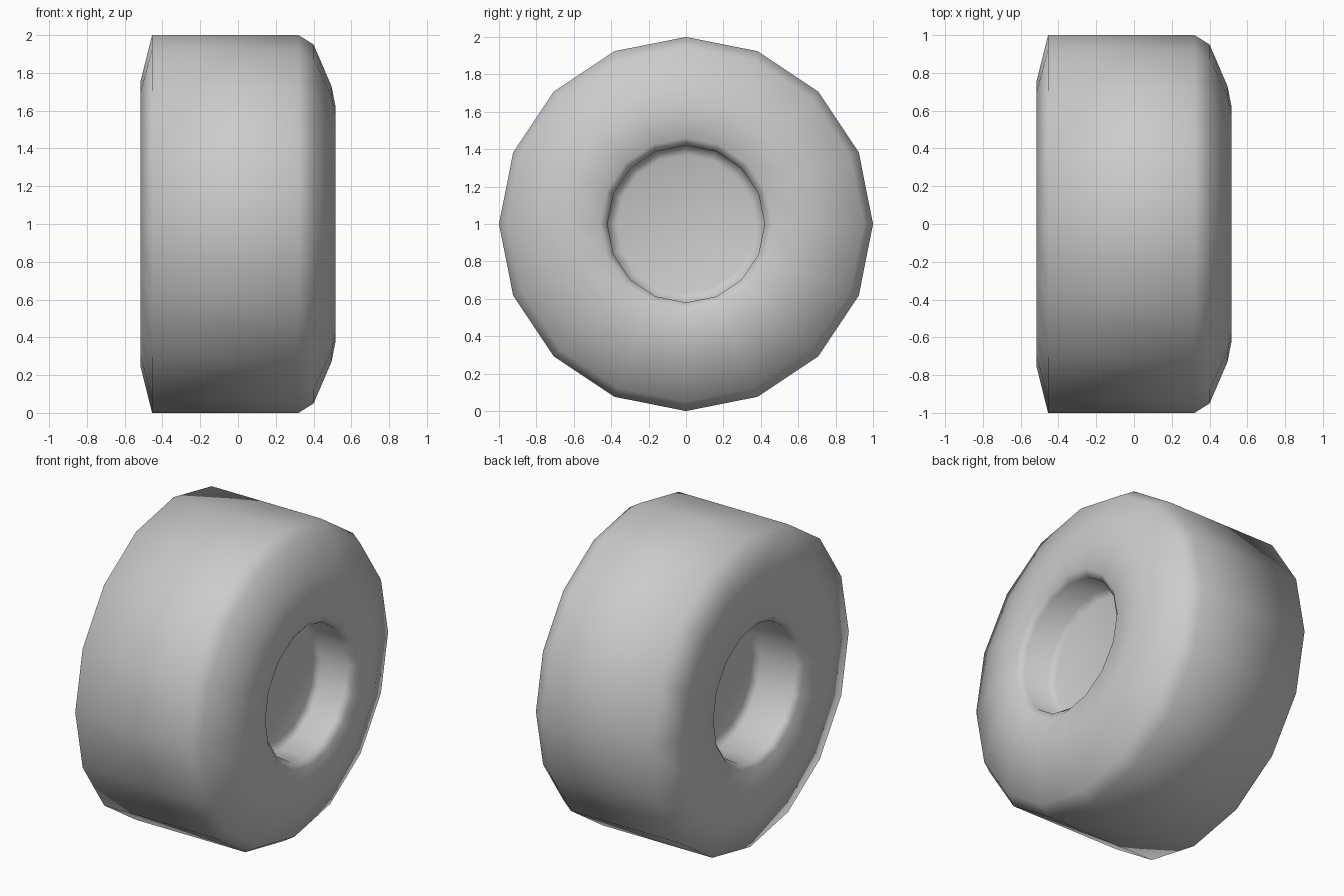
import bpy, bmesh, math
from mathutils import Vector

cube = bpy.data.objects.get("Cube")
if cube:
    bpy.data.objects.remove(cube)

SIDES = 16

grey = bpy.data.materials.new("light_grey")
grey.use_nodes = True
colour = (0.6, 0.6, 0.6, 1)
grey.diffuse_color = colour
grey.node_tree.nodes["Principled BSDF"].inputs["Base Color"].default_value = colour


def lathe(name, profile):
    """Spin (x, radius) points around the wheel axle."""
    bm = bmesh.new()
    verts = [bm.verts.new((x, 0, r)) for x, r in profile]
    edges = [bm.edges.new(pair) for pair in zip(verts, verts[1:])]
    bmesh.ops.spin(bm, geom=verts + edges, cent=(0, 0, 0), axis=(1, 0, 0),
                   angle=math.tau, steps=SIDES)
    bmesh.ops.remove_doubles(bm, verts=bm.verts, dist=0.0005)
    bmesh.ops.recalc_face_normals(bm, faces=bm.faces)
    for face in bm.faces:
        face.smooth = True
    mesh = bpy.data.meshes.new(name)
    bm.to_mesh(mesh)
    bm.free()
    mesh.materials.append(grey)
    obj = bpy.data.objects.new(name, mesh)
    obj.location = Vector((0, 0, 1))
    bpy.context.collection.objects.link(obj)
    return obj


# Inner recess, flat side wall, tread, rounded shoulder, outer recess
inner_recess = [(-0.22, 0), (-0.22, 0.36), (-0.24, 0.42), (-0.48, 0.43), (-0.515, 0.46)]
tread = [(-0.515, 0.76), (-0.455, 1.0), (0.32, 1.0), (0.40, 0.95)]
shoulder = [(0.495, 0.73), (0.515, 0.63), (0.515, 0.46)]
outer_recess = [(0.48, 0.42), (0.30, 0.42), (0.28, 0.37), (0.28, 0)]
lathe("wheel", inner_recess + tread + shoulder + outer_recess)
